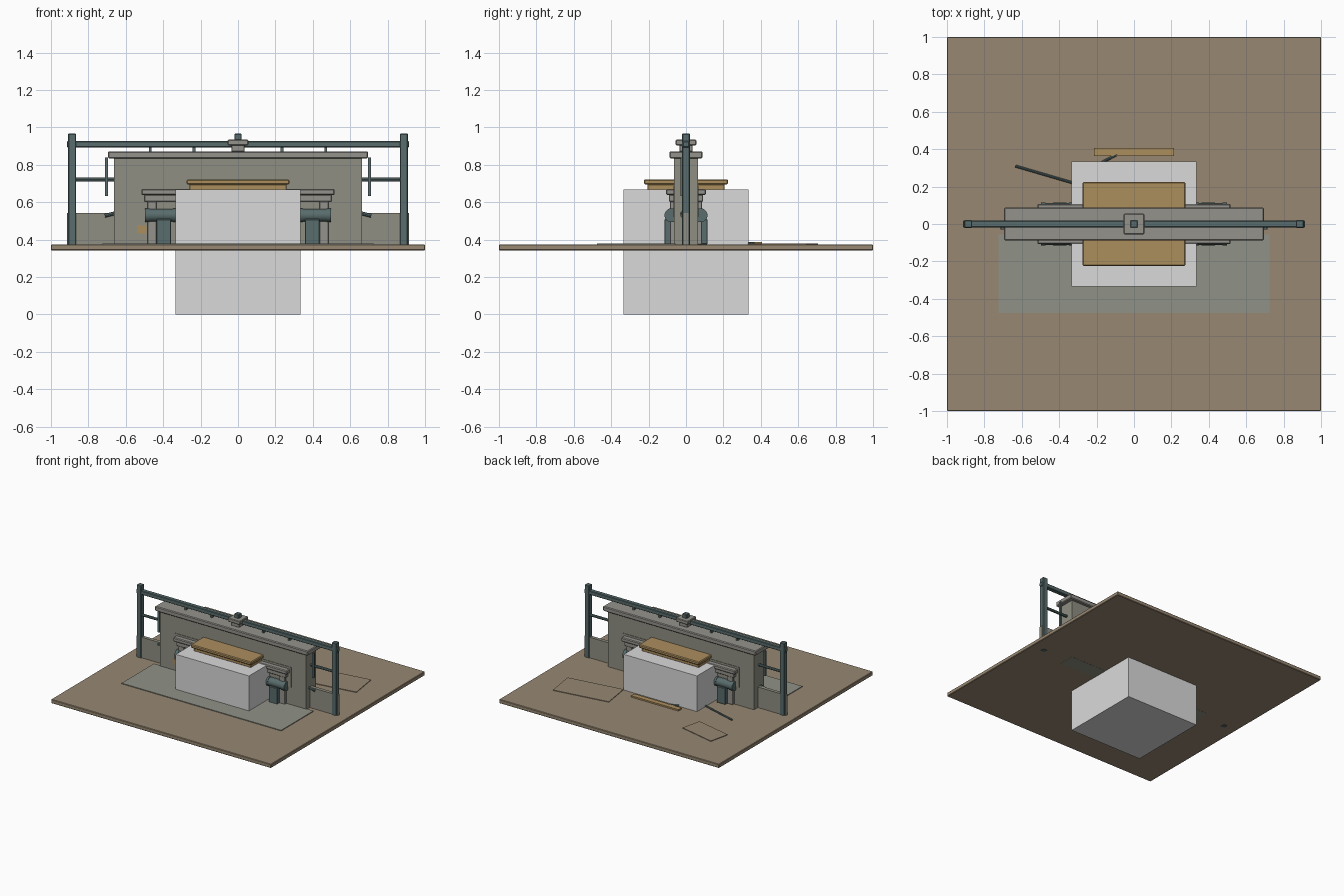
import bpy
import math
from mathutils import Vector

if "Cube" in bpy.data.objects:
    bpy.data.objects.remove(bpy.data.objects["Cube"])


def material(name, rgb):
    m = bpy.data.materials.new(name)
    m.diffuse_color = (*rgb, 1)
    m.use_nodes = True
    m.node_tree.nodes["Principled BSDF"].inputs["Base Color"].default_value = m.diffuse_color
    return m


EARTH = material("earth brown", (0.31, 0.245, 0.168))
STONE = material("grey green stone", (0.275, 0.275, 0.225))
TRIM = material("pale stone trim", (0.30, 0.29, 0.265))
PAVING = material("paving grey", (0.28, 0.29, 0.245))
STEEL = material("teal steel", (0.10, 0.15, 0.15))
OCHRE = material("ochre wood", (0.41, 0.27, 0.11))
WHITE = material("light grey", (0.70, 0.70, 0.70))


def box(name, x, y, z, mat, bevel=0.0, turn=0.0):
    """Box from (low, high) pairs, optionally bevelled and turned about z."""
    lo, hi = Vector((x[0], y[0], z[0])), Vector((x[1], y[1], z[1]))
    bpy.ops.mesh.primitive_cube_add(size=1, location=(lo + hi) / 2)
    o = bpy.context.object
    o.name = name
    o.scale = hi - lo
    bpy.ops.object.transform_apply(location=False, rotation=False, scale=True)
    o.rotation_euler.z = math.radians(turn)
    o.data.materials.append(mat)
    if bevel:
        b = o.modifiers.new("soft edge", "BEVEL")
        b.width = bevel
        b.segments = 1
    return o


def rod(name, a, b, radius, mat, sides=16):
    """Cylinder between two points."""
    a, b = Vector(a), Vector(b)
    bpy.ops.mesh.primitive_cylinder_add(vertices=sides, radius=radius,
                                        depth=(b - a).length, location=(a + b) / 2)
    o = bpy.context.object
    o.name = name
    o.rotation_euler = (b - a).to_track_quat("Z", "Y").to_euler()
    o.data.materials.append(mat)
    bpy.ops.object.shade_smooth_by_angle()
    return o


def span(a, b, s):
    """Range mirrored by sign s."""
    return tuple(sorted((a * s, b * s)))


G = 0.374  # ground surface

# Ground and central block
box("ground_slab", (-1, 1), (-1, 1), (0.342, G), EARTH, 0.004)
box("central_block", (-0.333, 0.333), (-0.333, 0.333), (0, 0.667), WHITE)

# Ground plates
box("front_paving", (-0.725, 0.725), (-0.475, -0.055), (G - 0.01, 0.38), PAVING)
box("small_ground_patch", (-0.742, -0.428), (0.502, 0.672), (G - 0.01, 0.379), EARTH, 0, -13)
box("large_ground_patch", (0.315, 0.78), (0.365, 0.61), (G - 0.01, 0.379), EARTH, 0, 8.5)
box("fallen_plank", (-0.215, 0.215), (0.363, 0.405), (G, 0.386), OCHRE)
rod("fallen_rod", (-0.635, 0.31, 0.38), (-0.30, 0.212, 0.38), 0.007, STEEL, 8)
rod("fallen_peg", (-0.17, 0.33, 0.38), (-0.09, 0.372, 0.38), 0.007, STEEL, 8)

# Wall with coping and low wings
box("main_wall", (-0.663, 0.663), (-0.063, 0.063), (0.341, 0.835), STONE)
box("wall_coping", (-0.695, 0.695), (-0.088, 0.088), (0.833, 0.872), TRIM, 0.006)
for s in (-1, 1):
    box("low_wing", span(0.65, 0.915, s), (-0.014, 0.014), (G, 0.543), STONE)

# Tabletop passing through the wall
box("table_top", (-0.275, 0.275), (-0.225, 0.225), (0.695, 0.722), OCHRE, 0.006)
box("table_bed", (-0.26, 0.26), (-0.205, 0.205), (0.665, 0.696), OCHRE, 0.003)

# Matching surrounds on both wall faces
for d in (-1, 1):
    box("ledge", (-0.517, 0.517), span(0.06, 0.107, d), (0.638, 0.671), TRIM, 0.006)
    box("ledge_moulding", (-0.50, 0.50), span(0.06, 0.092, d), (0.603, 0.639), TRIM, 0.003)
    box("wall_panel", (-0.53, 0.53), span(0.06, 0.067, d), (0.522, 0.687), STONE)
    for s in (-1, 1):
        box("pilaster", span(0.435, 0.485, s), span(0.06, 0.085, d), (G, 0.605), TRIM, 0.003)
        box("drum_column", span(0.358, 0.437, s), span(0.055, 0.115, d), (G, 0.51), STEEL, 0.004)
        rod("drum", (s * 0.335, d * 0.078, 0.53), (s * 0.485, d * 0.078, 0.53), 0.034, STEEL, 20)
        for e in (0.335, 0.485):
            rod("drum_rim", (s * (e - 0.013), d * 0.078, 0.53),
                (s * (e + 0.013), d * 0.078, 0.53), 0.037, STEEL, 20)
box("ochre_tag", (-0.537, -0.49), (-0.07, -0.06), (0.432, 0.476), OCHRE)

# Steel frame: posts, rails, hangers and hooks
box("top_rail", (-0.915, 0.915), (-0.018, 0.018), (0.893, 0.926), STEEL, 0.004)
for s in (-1, 1):
    box("end_post", span(0.866, 0.908, s), (-0.021, 0.021), (0.3405, 0.967), STEEL, 0.004)
    rod("side_rail", (s * 0.663, 0, 0.721), (s * 0.87, 0, 0.721), 0.011, STEEL, 8)
    box("drop_hanger", span(0.694, 0.71, s), (-0.03, -0.014), (0.633, 0.84), STEEL)
    rod("wall_hook", (s * 0.655, -0.02, 0.542), (s * 0.712, -0.02, 0.528), 0.01, STEEL, 8)
    for x in (0.235, 0.47):
        box("rail_support", span(x - 0.007, x + 0.007, s), (-0.012, 0.012), (0.87, 0.896), STEEL)

# Central finial
box("finial_base", (-0.036, 0.036), (-0.036, 0.036), (0.87, 0.905), TRIM, 0.003)
box("finial_plate", (-0.055, 0.055), (-0.055, 0.055), (0.904, 0.934), TRIM, 0.004)
box("finial_stub", (-0.02, 0.02), (-0.02, 0.02), (0.93, 0.967), STEEL, 0.004)
